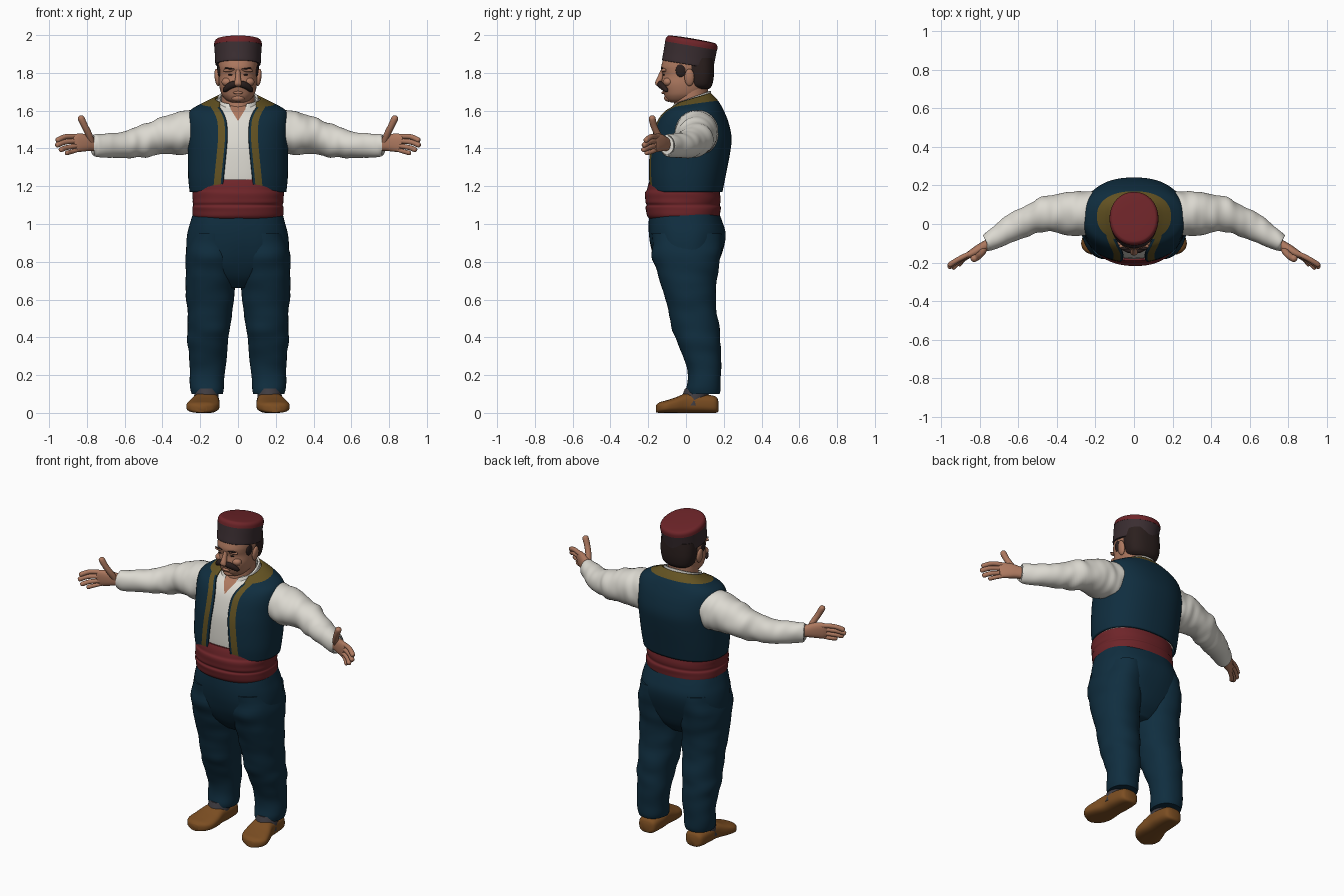
import bpy, bmesh, math
from mathutils import Vector, Matrix, noise

COLOURS = {
    "skin": (0.42, 0.19, 0.115), "navy cloth": (0.005, 0.027, 0.05),
    "white cloth": (0.72, 0.70, 0.64), "dark red cloth": (0.155, 0.018, 0.022),
    "hat black": (0.043, 0.027, 0.031), "gold trim": (0.125, 0.085, 0.016),
    "brown leather": (0.2, 0.076, 0.016), "sock grey": (0.05, 0.045, 0.052),
    "dark hair": (0.024, 0.014, 0.013),
}
MATS = {}
for key, rgb in COLOURS.items():
    MATS[key] = bpy.data.materials.new(key)
    MATS[key].diffuse_color = (*rgb, 1)


def finish(name, bm, mats, mirror=False, solid=0.0):
    bmesh.ops.recalc_face_normals(bm, faces=bm.faces)
    me = bpy.data.meshes.new(name)
    bm.to_mesh(me)
    bm.free()
    for m in mats:
        me.materials.append(MATS[m])
    ob = bpy.data.objects.new(name, me)
    bpy.context.collection.objects.link(ob)
    if mirror:
        ob.modifiers.new("mirror", "MIRROR")
    if solid:
        mod = ob.modifiers.new("thickness", "SOLIDIFY")
        mod.thickness, mod.offset = solid, 0
    return ob


def smooth_rows(rows, sub):
    """Catmull-Rom interpolation of tuples."""
    out = []
    for i in range(len(rows) - 1):
        a, b, c, d = (rows[max(i - 1, 0)], rows[i], rows[i + 1], rows[min(i + 2, len(rows) - 1)])
        for k in range(sub):
            t = k / sub
            out.append(tuple(0.5 * (2 * q + (r - p) * t + (2 * p - 5 * q + 4 * r - s) * t * t
                             + (3 * q - p - 3 * r + s) * t ** 3) for p, q, r, s in zip(a, b, c, d)))
    return out + [tuple(rows[-1])]


def spow(v, e):
    return math.copysign(abs(v) ** e, v)


def loft(name, rings, mat, axis=None, ref=(1, 0, 0), p=2.0, n=40, sub=5,
         mirror=False, wrinkle=0.0, freq=(7, 7, 20), floor=False):
    """Tube through rings (x, y, z, half size along ref, half size across)."""
    rings = smooth_rows(rings, sub)
    pts = [Vector(r[:3]) for r in rings]
    bm, loops, e = bmesh.new(), [], 2 / p
    for i, r in enumerate(rings):
        t = Vector(axis) if axis else pts[min(i + 1, len(pts) - 1)] - pts[max(i - 1, 0)]
        t.normalize()
        u = Vector(ref) - t * t.dot(Vector(ref))
        u.normalize()
        v = t.cross(u)
        loop = []
        for k in range(n):
            a = 2 * math.pi * k / n
            d = u * r[3] * spow(math.cos(a), e) + v * r[4] * spow(math.sin(a), e)
            c = pts[i] + d
            c += d * wrinkle * noise.noise(Vector((c.x * freq[0], c.y * freq[1], c.z * freq[2])))
            if floor:
                c.z = max(c.z, 0)
            loop.append(bm.verts.new(c))
        loops.append(loop)
    for A, B in zip(loops, loops[1:]):
        for k in range(n):
            bm.faces.new((A[k], A[(k + 1) % n], B[(k + 1) % n], B[k]))
    bm.faces.new(loops[0])
    bm.faces.new(loops[-1])
    return finish(name, bm, [mat], mirror)


def upright(rows):
    """(z, front y, back y, half width) -> loft rings."""
    return [(0, (f + b) / 2, z, w, (b - f) / 2) for z, f, b, w in rows]


def half_wrap(rows, shrink=0.0, closed=False, edge=0.0, trim=0.0, gold_top=99, p=2.3, sub=5):
    """Right half of a garment; rows (z, front, back, half width, front opening, tilt)."""
    bm, grid, e = bmesh.new(), [], 2 / p
    for z, f, b, w, op, tilt in smooth_rows(rows, sub):
        w, ry, cy = w - shrink, (b - f) / 2 - shrink, (f + b) / 2
        ang = lambda x: math.asin(min(0.99, max(x, 0) / w) ** (1 / e))
        t0, t1, t2 = (0, 0.1, 0.2) if closed else (ang(op), ang(op + edge), ang(op + edge + trim))
        ts = [t0, t1, (t1 + t2) / 2, t2] + [t2 + (math.pi - t2) * k / 28 for k in range(1, 29)]
        line = []
        for t in ts:
            y = cy - ry * spow(math.cos(t), e)
            line.append(bm.verts.new((w * abs(math.sin(t)) ** e if t < math.pi else 0, y,
                                      z + tilt * (y - cy))))
        grid.append(line)
    for i, (A, B) in enumerate(zip(grid, grid[1:])):
        for k in range(len(A) - 1):
            face = bm.faces.new((A[k], A[k + 1], B[k + 1], B[k]))
            face.material_index = int((trim > 0 and k in (1, 2)) or i >= gold_top)
    return bm


def ball(name, loc, size, mat, rot=0.0, mirror=False):
    bm = bmesh.new()
    bmesh.ops.create_uvsphere(bm, u_segments=24, v_segments=14, radius=1, matrix=Matrix.Translation(loc)
                              @ Matrix.Rotation(rot, 4, 'Y') @ Matrix.Diagonal((*size, 1)))
    return finish(name, bm, [mat], mirror)


Z = (0, 0, 1)
# Vest, open at the front, with gold trim
VEST = [(1.17, -.187, .187, .25, .082, 0), (1.25, -.195, .203, .258, .075, 0),
        (1.38, -.19, .228, .26, .062, 0), (1.46, -.176, .235, .262, .056, 0),
        (1.54, -.15, .218, .264, .06, 0), (1.595, -.118, .192, .25, .078, .05),
        (1.63, -.088, .165, .19, .095, .15), (1.66, -.062, .128, .118, .095, .3)]
finish("vest", half_wrap(VEST, edge=.012, trim=.036, gold_top=30), ["navy cloth", "gold trim"], True, .012)

# Shirt under the vest, with a bare V at the neck
bm = half_wrap(VEST, shrink=.014, closed=True)
slope = Vector((1, 0, -0.62)).normalized()
bmesh.ops.bisect_plane(bm, geom=bm.verts[:] + bm.edges[:] + bm.faces[:],
                       plane_co=(0, 0, 1.545), plane_no=slope)
for f in bm.faces:
    c = f.calc_center_median()
    f.material_index = int(c.y < 0 and c.x < 0.62 * (c.z - 1.545))
finish("shirt", bm, ["white cloth", "skin"], True)
COLLAR = [(1.615, -.085, .135, .125, .03, .35), (1.64, -.075, .13, .108, .036, .35),
          (1.668, -.065, .125, .1, .046, .38)]
finish("collar", half_wrap(COLLAR, edge=.01, trim=.02), ["white cloth", "white cloth"], True, .012)

# Sash in wrapped bands
loft("sash", upright([(1.03, -.195, .17, .228), (1.045, -.205, .18, .238), (1.085, -.213, .183, .241),
     (1.1, -.207, .178, .236), (1.12, -.216, .182, .241), (1.165, -.216, .18, .241), (1.18, -.208, .176, .236),
     (1.2, -.204, .172, .234), (1.235, -.19, .165, .225)]), "dark red cloth", Z, p=2.3, n=64, wrinkle=.02, freq=(4, 4, 28))

# Trousers
loft("trouser_seat", upright([(.66, -.06, .09, .1), (.72, -.12, .14, .2), (.8, -.165, .175, .262),
     (.88, -.187, .2, .271), (.95, -.196, .208, .266), (1.01, -.196, .193, .25), (1.07, -.19, .17, .232)]),
     "navy cloth", Z, p=2.3, n=64, wrinkle=.03, freq=(9, 9, 5))
LEG = [(.13, .005, .95, .12, .18), (.14, .004, .85, .134, .184), (.145, .006, .75, .132, .163),
       (.146, .017, .66, .13, .142), (.148, .034, .55, .122, .127), (.152, .05, .45, .113, .126),
       (.16, .066, .38, .108, .115), (.16, .086, .3, .099, .1), (.162, .098, .2, .09, .088),
       (.163, .093, .13, .089, .091), (.163, .09, .1, .084, .086)]
loft("trouser_leg", LEG, "navy cloth", Z, p=2.2, mirror=True, wrinkle=.06, freq=(7, 7, 14))

# Shoes (heel to toe) and socks
SHOE = [(.163, .172, .035, .025, .025), (.164, .155, .044, .056, .044), (.166, .08, .05, .068, .05),
        (.17, .01, .053, .07, .053), (.18, -.055, .041, .083, .041), (.189, -.105, .033, .085, .033),
        (.193, -.14, .028, .064, .028), (.195, -.158, .022, .028, .02)]
loft("shoe", SHOE, "brown leather", (0, -1, 0), p=2.8, mirror=True, floor=True)
loft("sock", [(.17, .035, .04, .069, .055), (.168, .045, .08, .066, .068), (.165, .065, .13, .06, .07)],
     "sock grey", Z, mirror=True)

# Sleeves
SLEEVE = [(.19, .06, 1.488, .115, .11), (.27, .055, 1.482, .115, .118), (.36, .057, 1.472, .105, .107),
          (.45, .053, 1.452, .092, .091), (.54, .022, 1.43, .079, .077), (.62, -.016, 1.418, .069, .07),
          (.7, -.06, 1.416, .062, .058), (.755, -.095, 1.416, .061, .049), (.764, -.1, 1.416, .05, .04)]
loft("sleeve", SLEEVE, "white cloth", ref=Z, mirror=True, wrinkle=.11, freq=(20, 6, 9), sub=8)

# Hands, palms facing forward
loft("palm", [(.72, -.085, 1.418, .034, .028), (.77, -.112, 1.424, .037, .026), (.81, -.135, 1.43, .046, .025),
     (.85, -.157, 1.43, .048, .019), (.872, -.168, 1.428, .038, .012)], "skin", ref=Z, p=2.4, mirror=True)


def finger(name, pts, r):
    rings = [(*q, r, r) for q in pts]
    a, b = Vector(pts[-2]), Vector(pts[-1])
    rings.append((*(b + (b - a).normalized() * r * .7), r * .25, r * .25))
    loft(name, rings, "skin", ref=(.3, -1, .2), n=16, mirror=True)


finger("index_finger", [(.84, -.148, 1.463), (.91, -.183, 1.463), (.955, -.212, 1.444)], .0135)
finger("middle_finger", [(.845, -.155, 1.44), (.915, -.192, 1.434), (.957, -.222, 1.418)], .0135)
finger("ring_finger", [(.84, -.155, 1.416), (.905, -.195, 1.405), (.938, -.226, 1.393)], .013)
finger("little_finger", [(.835, -.15, 1.397), (.88, -.18, 1.383), (.907, -.21, 1.376)], .0115)
finger("thumb", [(.775, -.125, 1.432), (.79, -.15, 1.475), (.812, -.17, 1.52), (.832, -.18, 1.562)], .0175)

# Head and neck
loft("neck", upright([(1.56, -.08, .12, .09), (1.62, -.065, .12, .087), (1.72, -.06, .115, .088)]), "skin", Z)
loft("head", upright([(1.642, -.075, .02, .03), (1.653, -.098, .05, .058), (1.675, -.112, .08, .08),
     (1.7, -.12, .1, .092), (1.74, -.13, .12, .1), (1.785, -.124, .13, .101), (1.815, -.13, .135, .103),
     (1.84, -.13, .138, .105), (1.89, -.115, .14, .105)]), "skin", Z, p=2.25, n=48)
loft("nose", [(0, -.122, 1.815, .012, .012), (0, -.132, 1.785, .013, .016), (0, -.144, 1.755, .018, .018),
     (0, -.144, 1.738, .021, .017), (0, -.136, 1.726, .012, .01)], "skin", Z, n=24)
ball("nostril", (.018, -.132, 1.741), (.011, .014, .011), "skin", mirror=True)
ball("brow_ridge", (.042, -.116, 1.816), (.036, .016, .011), "skin", .12, True)
ball("eyebrow", (.043, -.126, 1.822), (.03, .0075, .0045), "dark hair", -.12, True)
ball("eye", (.04, -.117, 1.79), (.013, .006, .004), "dark hair", mirror=True)
ball("cheek", (.055, -.095, 1.752), (.032, .026, .024), "skin", mirror=True)
ball("lower_lip", (0, -.12, 1.695), (.026, .01, .008), "skin")
ball("chin", (0, -.092, 1.667), (.036, .024, .02), "skin")
ball("ear", (.11, .018, 1.776), (.014, .026, .046), "skin", .12, True)
loft("moustache", [(0, -.137, 1.738, .012, .011), (.025, -.137, 1.739, .018, .014),
     (.05, -.123, 1.727, .017, .015), (.068, -.106, 1.71, .012, .013), (.076, -.097, 1.703, .004, .004)],
     "dark hair", ref=Z, n=20, mirror=True)

# Hair at the back and sideburns
loft("hair", upright([(1.715, .03, .122, .07), (1.735, .005, .138, .096), (1.78, -.003, .147, .108),
     (1.83, -.015, .149, .111), (1.88, -.03, .148, .11)]), "dark hair", Z, p=2.4)
ball("sideburn", (.094, -.025, 1.815), (.014, .03, .04), "dark hair", mirror=True)

# Tilted hat: black band and red crown
tilt = (0, .17, 1)
loft("hat_band", [(0, .008, 1.845, .114, .128), (0, .009, 1.848, .12, .137), (0, .017, 1.89, .122, .138),
     (0, .027, 1.945, .126, .139)], "hat black", tilt, p=2.1, n=56)
loft("hat_crown", [(0, .027, 1.944, .127, .14), (0, .030, 1.962, .125, .138), (0, .032, 1.973, .118, .131),
     (0, .033, 1.978, .105, .118), (0, .034, 1.981, .06, .07), (0, .034, 1.982, .01, .01)],
     "dark red cloth", tilt, p=2.1, n=56)

# Smooth shading with crisp edges kept
bpy.ops.object.select_all(action='SELECT')
bpy.context.view_layer.objects.active = bpy.context.selected_objects[0]
bpy.ops.object.shade_smooth_by_angle(angle=math.radians(50))
